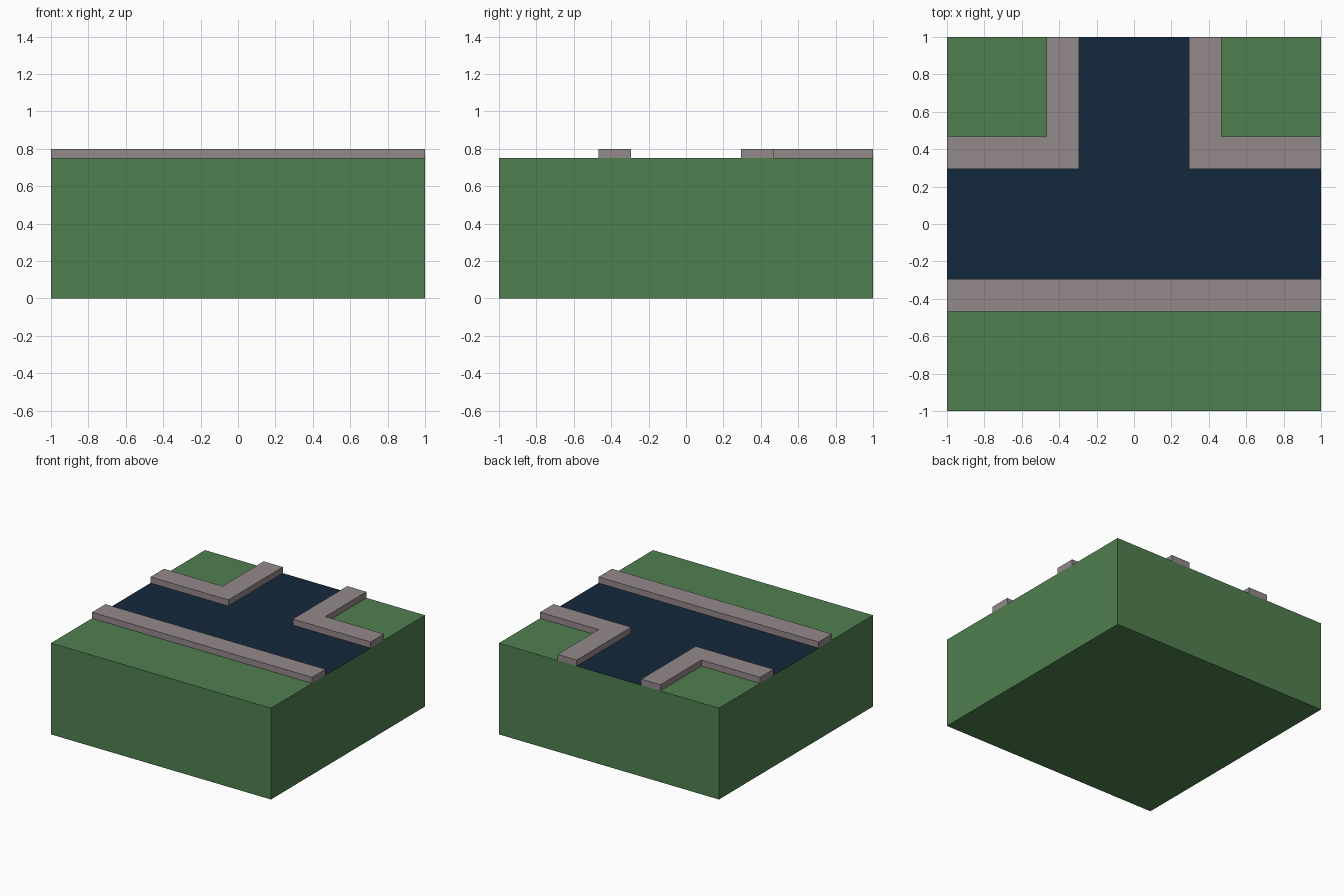
import bpy, bmesh
from mathutils import Vector

if "Cube" in bpy.data.objects:
    bpy.data.objects.remove(bpy.data.objects["Cube"])

TOP, KERB = 0.75, 0.80      # ground level, pavement top
R, P = 0.293, 0.467         # road half-width, outer pavement edge


def material(name, rgb):
    m = bpy.data.materials.new(name)
    m.diffuse_color = (*rgb, 1)
    m.use_nodes = True
    m.node_tree.nodes["Principled BSDF"].inputs["Base Color"].default_value = m.diffuse_color
    return m


def add_object(name, bm, mat):
    bmesh.ops.recalc_face_normals(bm, faces=bm.faces[:])
    mesh = bpy.data.meshes.new(name)
    bm.to_mesh(mesh)
    bm.free()
    mesh.materials.append(mat)
    ob = bpy.data.objects.new(name, mesh)
    bpy.context.collection.objects.link(ob)
    return ob


def slab(name, outline, z0, z1, mat):
    """Extrude a flat outline from z0 to z1 (a single sheet if equal)."""
    bm = bmesh.new()
    face = bm.faces.new([bm.verts.new((x, y, z0)) for x, y in outline])
    face.normal_update()
    if z1 > z0:
        ext = bmesh.ops.extrude_face_region(bm, geom=[face], use_keep_orig=True)
        verts = [v for v in ext["geom"] if isinstance(v, bmesh.types.BMVert)]
        bmesh.ops.translate(bm, verts=verts, vec=(0, 0, z1 - z0))
    return add_object(name, bm, mat)


grass = material("grass_green", (0.08, 0.212, 0.08))
asphalt = material("asphalt", (0.007, 0.022, 0.045))
paving = material("paving", (0.296, 0.246, 0.254))

# Ground block, its top opened where the road lies flush
bm = bmesh.new()
bmesh.ops.create_cube(bm, size=2)
for v in bm.verts:
    v.co.z = TOP if v.co.z > 0 else 0


def top_faces():
    return [f for f in bm.faces if all(v.co.z > TOP - 1e-4 for v in f.verts)]


for axis in ((1, 0, 0), (0, 1, 0)):
    for d in (-R, R):
        faces = top_faces()
        geom = {g for f in faces for g in (*f.verts, *f.edges, f)}
        bmesh.ops.bisect_plane(bm, geom=list(geom), plane_co=Vector(axis) * d,
                               plane_no=axis)
road_faces = []
for f in top_faces():
    c = f.calc_center_median()
    if abs(c.y) < R or (abs(c.x) < R and c.y > R):
        road_faces.append(f)
bmesh.ops.delete(bm, geom=road_faces, context='FACES')
add_object("ground_block", bm, grass)

# T-shaped road surface
slab("road", [(-1, -R), (1, -R), (1, R), (R, R), (R, 1), (-R, 1), (-R, R), (-1, R)],
     TOP, TOP, asphalt)

# Straight pavement along the front of the road
slab("front_pavement", [(-1, -P), (1, -P), (1, -R), (-1, -R)], TOP, KERB, paving)

# L-shaped corner pavements, mirrored left and right
corner = [(R, R), (1, R), (1, P), (P, P), (P, 1), (R, 1)]
for side, s in (("right", 1), ("left", -1)):
    outline = [(s * x, y) for x, y in corner][::s]
    slab(f"{side}_corner_pavement", outline, TOP, KERB, paving)

# Road sheet must face upward
road = bpy.data.objects["road"].data
if road.polygons[0].normal.z < 0:
    road.flip_normals()
